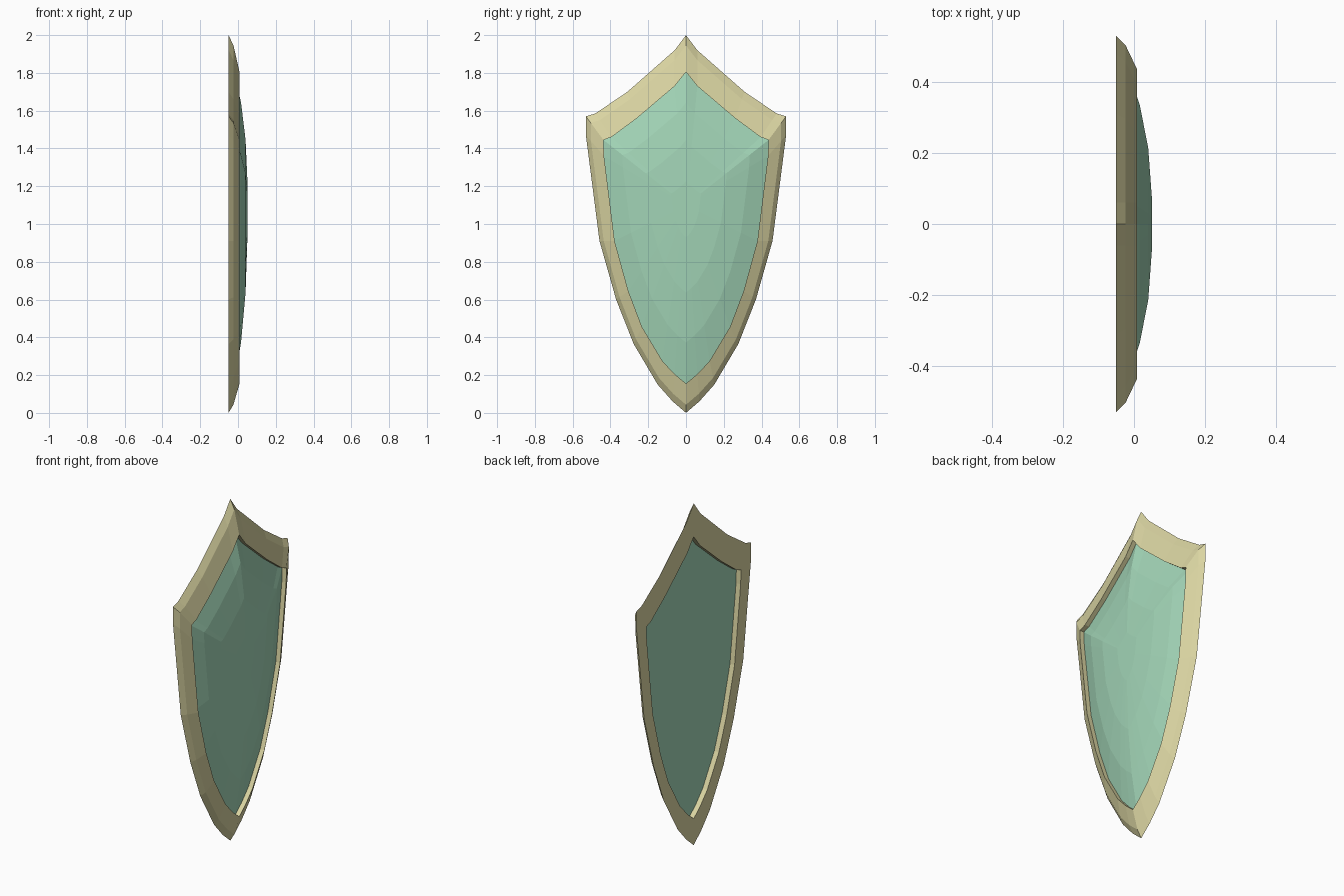
import bpy, bmesh

if "Cube" in bpy.data.objects:
    bpy.data.objects.remove(bpy.data.objects["Cube"])

# Half outlines (y, z) from the top tip down to the bottom tip
OUTER = [(0, 2.0), (.06, 1.92), (.31, 1.70), (.48, 1.585), (.53, 1.57), (.53, 1.47),
         (.458, .91), (.37, .60), (.277, .365), (.15, .15), (.07, .06), (0, 0)]
INNER = [(0, 1.805), (.06, 1.73), (.26, 1.56), (.395, 1.46), (.437, 1.445), (.434, 1.36),
         (.378, .91), (.305, .645), (.233, .455), (.125, .275), (.06, .205), (0, .155)]


def mirrored(half):
    return half + [(-y, z) for y, z in half[-2:0:-1]]


def blend(a, b, t):
    return [(p[0] + (q[0] - p[0]) * t, p[1] + (q[1] - p[1]) * t) for p, q in zip(a, b)]


def build(name, rings, color, closed_loop):
    """Skin a stack of (x, outline) rings; join last to first, or cap both ends."""
    bm = bmesh.new()
    loops = [[bm.verts.new((x, y, z)) for y, z in pts] for x, pts in rings]
    pairs = list(zip(loops, loops[1:]))
    if closed_loop:
        pairs.append((loops[-1], loops[0]))
    else:
        bm.faces.new(loops[0][::-1])
        bm.faces.new(loops[-1])
    for a, b in pairs:
        n = len(a)
        for i in range(n):
            j = (i + 1) % n
            bm.faces.new((a[i], a[j], b[j], b[i]))
    bmesh.ops.recalc_face_normals(bm, faces=bm.faces[:])
    mesh = bpy.data.meshes.new(name)
    bm.to_mesh(mesh)
    bm.free()
    mat = bpy.data.materials.new(name + "_material")
    mat.diffuse_color = color
    mat.use_nodes = True
    mat.node_tree.nodes["Principled BSDF"].inputs["Base Color"].default_value = mat.diffuse_color
    mesh.materials.append(mat)
    ob = bpy.data.objects.new(name, mesh)
    bpy.context.collection.objects.link(ob)
    return ob


outer, inner = mirrored(OUTER), mirrored(INNER)

# Bevelled rim: flat back, sloped front, straight inner wall
build("shield_rim",
      [(-.05, outer), (-.024, blend(outer, inner, .28)), (.008, inner), (-.05, inner)],
      (.70, .66, .36, 1), True)

# Domed panel: recessed edge, facets stepping up to a flat centre, flat back
centre = [(0, 1.1)] * len(inner)
build("shield_panel",
      [(x, blend(centre, inner, k)) for k, x in
       ((1, -.02), (.77, .016), (.49, .04), (.18, .05))],
      (.36, .66, .47, 1), False)
